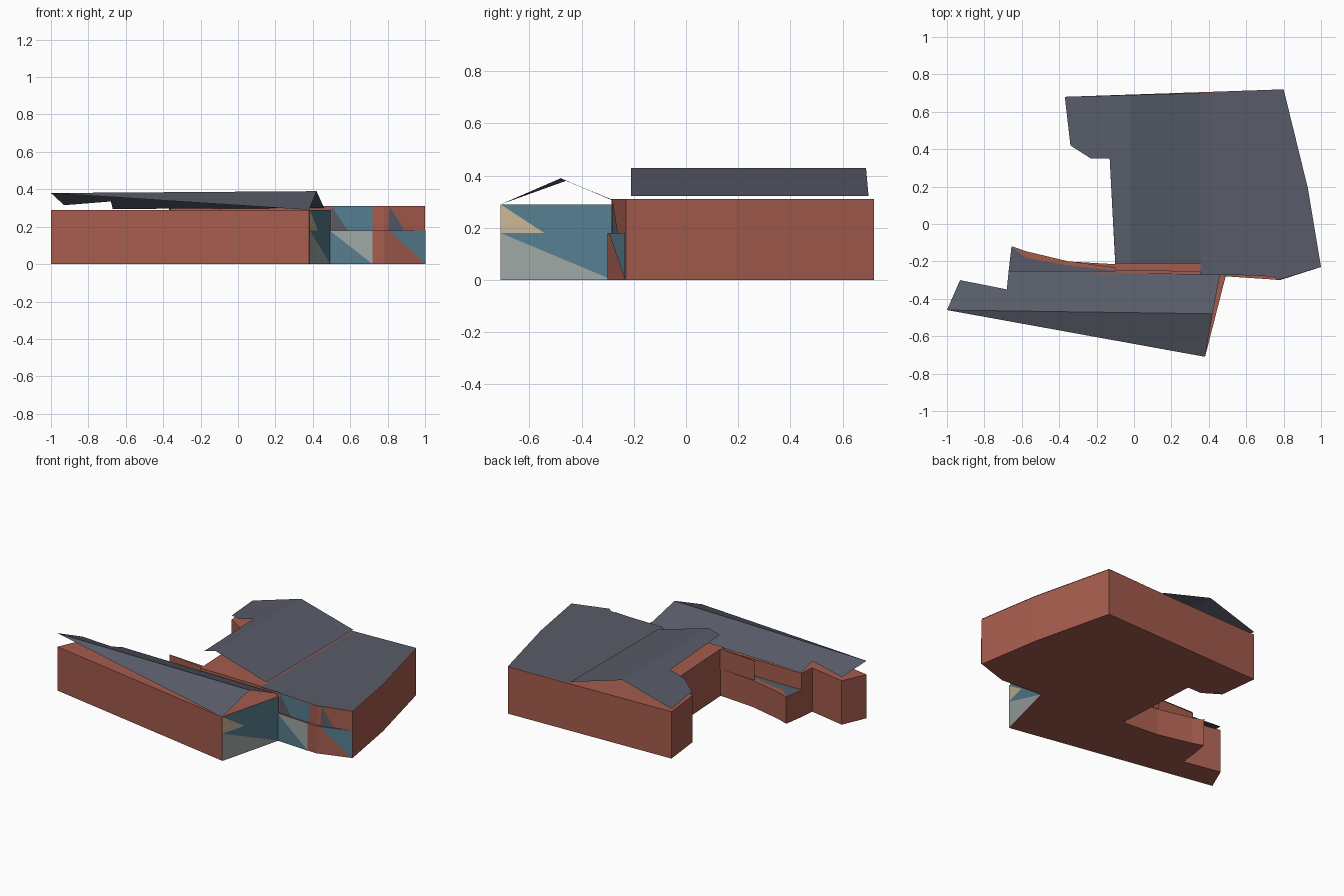
import bpy, bmesh

if "Cube" in bpy.data.objects:
    bpy.data.objects.remove(bpy.data.objects["Cube"])


def material(name, srgb):
    m = bpy.data.materials.new(name)
    lin = [((c / 255 + 0.055) / 1.055) ** 2.4 for c in srgb]
    m.diffuse_color = (*lin, 1)
    m.use_nodes = True
    m.node_tree.nodes["Principled BSDF"].inputs["Base Color"].default_value = m.diffuse_color
    return m


BRICK = material("brick red", (165, 92, 77))
SLATE = material("slate grey", (88, 92, 104))
TEAL = material("teal glass", (86, 126, 143))
PALE = material("pale grey", (158, 168, 165))
CREAM = material("cream", (200, 182, 150))


def finish(name, bm, mat):
    me = bpy.data.meshes.new(name)
    bm.to_mesh(me)
    bm.free()
    me.materials.append(mat)
    ob = bpy.data.objects.new(name, me)
    bpy.context.collection.objects.link(ob)
    return ob


def block(name, outline, z0, z1, mat=BRICK):
    """Extrude a ground outline into a closed prism."""
    bm = bmesh.new()
    base = bm.faces.new([bm.verts.new((x, y, z0)) for x, y in outline])
    ext = bmesh.ops.extrude_face_region(bm, geom=[base], use_keep_orig=True)
    for v in ext["geom"]:
        if isinstance(v, bmesh.types.BMVert):
            v.co.z = z1
    bmesh.ops.recalc_face_normals(bm, faces=bm.faces[:])
    return finish(name, bm, mat)


def sheet(name, polys, mat=SLATE):
    """Thin roof sheet from polygons, facing up."""
    bm = bmesh.new()
    for p in polys:
        f = bm.faces.new([bm.verts.new(c) for c in p])
        f.normal_update()
        if f.normal.z < 0:
            f.normal_flip()
    bmesh.ops.remove_doubles(bm, verts=bm.verts[:], dist=0.0005)
    return finish(name, bm, mat)


def panel(name, a, b, pts, mat):
    """Flat plate on the wall a-b; pts are (fraction along wall, height)."""
    dx, dy = b[0] - a[0], b[1] - a[1]
    n = (dx * dx + dy * dy) ** 0.5
    ox, oy = dy / n * 0.004, -dx / n * 0.004
    bm = bmesh.new()
    f = bm.faces.new([bm.verts.new((a[0] + s * dx + ox, a[1] + s * dy + oy, z))
                      for s, z in pts])
    f.normal_update()
    if f.normal.x * ox + f.normal.y * oy < 0:
        f.normal_flip()
    return finish(name, bm, mat)


MID, TOP, EAVE = 0.18, 0.31, 0.29

# Front wing walls
block("front_wing", [(-1, -.46), (.38, -.71), (.49, -.28), (.45, -.25),
                     (-.67, -.25), (-.68, -.35), (-.93, -.30)], 0, EAVE)

# Low annex behind the front wing, with its flat roof
block("low_annex", [(-.67, -.25), (-.1, -.25), (-.1, -.22), (-.35, -.20),
                    (-.58, -.145), (-.65, -.12)], 0, MID - .003)
sheet("annex_roof", [[(-.67, -.25, MID), (-.1, -.25, MID), (-.36, -.22, MID),
                      (-.58, -.18, MID), (-.655, -.12, MID)]])

# Back wing walls, lower and upper storeys
north = [(1, -.23), (.93, .19), (.8, .72), (-.37, .68), (-.34, .42),
         (-.23, .35), (-.13, .35), (-.1, -.22)]
block("back_wing_lower", [(-.1, -.25), (.45, -.25), (.49, -.28), (.72, -.295),
                          (.78, -.30)] + north, 0, MID)
block("back_wing_upper", [(-.1, -.25), (.46, -.255), (.50, -.27), (.72, -.28),
                          (.78, -.285)] + north, MID, TOP)
block("parapet_arm", [(-.1, -.235), (-.1, -.215), (-.36, -.20)], MID, TOP)

# Front wing roof: triangular front slope and stepped back slope
west, ridge = (-1, -.46, .38), (.42, -.48, .39)
sheet("front_roof", [
    [west, (.38, -.71, .29), ridge],
    [west, ridge, (.46, -.27, .30), (-.67, -.25, .295),
     (-.68, -.35, .335), (-.93, -.30, .315)]])


# Back wing pitched roof, falling both ways from its ridge
def pitch(pts):
    return [(x, y, .43 - .29 * abs(x + .02)) for x, y in pts]


sheet("back_pitched_roof", [
    pitch([(-.02, -.21), (.355, -.21), (.355, .70), (-.02, .69)]),
    pitch([(-.02, .69), (-.37, .68), (-.34, .42), (-.23, .35),
           (-.13, .35), (-.1, -.21), (-.02, -.21)])])

# Back wing flat roof
sheet("back_flat_roof", [[(x, y, TOP + .003) for x, y in [
    (.355, -.27), (.74, -.275), (.77, -.30), (1, -.23), (.93, .19),
    (.8, .72), (.355, .70)]]])

# Glazed end wall of the front wing
a, b = (.38, -.71), (.49, -.28)
panel("end_pale", a, b, [(0, 0), (1, 0), (0, MID)], PALE)
panel("end_glass_lower", a, b, [(1, 0), (1, MID), (0, MID)], TEAL)
panel("end_cream", a, b, [(0, MID), (.39, MID), (0, EAVE)], CREAM)
panel("end_glass_upper", a, b, [(.39, MID), (1, MID), (1, EAVE), (0, EAVE)], TEAL)

# Entrance wall of the back wing
a, b = (.49, -.28), (.72, -.295)
panel("entrance_glass_lower", a, b, [(0, 0), (1, 0), (0, MID)], TEAL)
panel("entrance_pale", a, b, [(1, 0), (1, MID), (0, MID)], PALE)
a, b = (.50, -.27), (.72, -.28)
panel("entrance_slate", a, b, [(0, MID), (.4, MID), (0, TOP)], SLATE)
panel("entrance_glass_upper", a, b, [(.4, MID), (1, MID), (1, TOP), (0, TOP)], TEAL)

# Angled corner wall of the back wing
a, b = (.78, -.30), (1, -.23)
panel("corner_glass", a, b, [(1, 0), (1, MID), (.12, MID)], TEAL)
a = (.78, -.285)
panel("corner_slate", a, b, [(.1, MID), (.5, MID), (.13, TOP)], SLATE)
